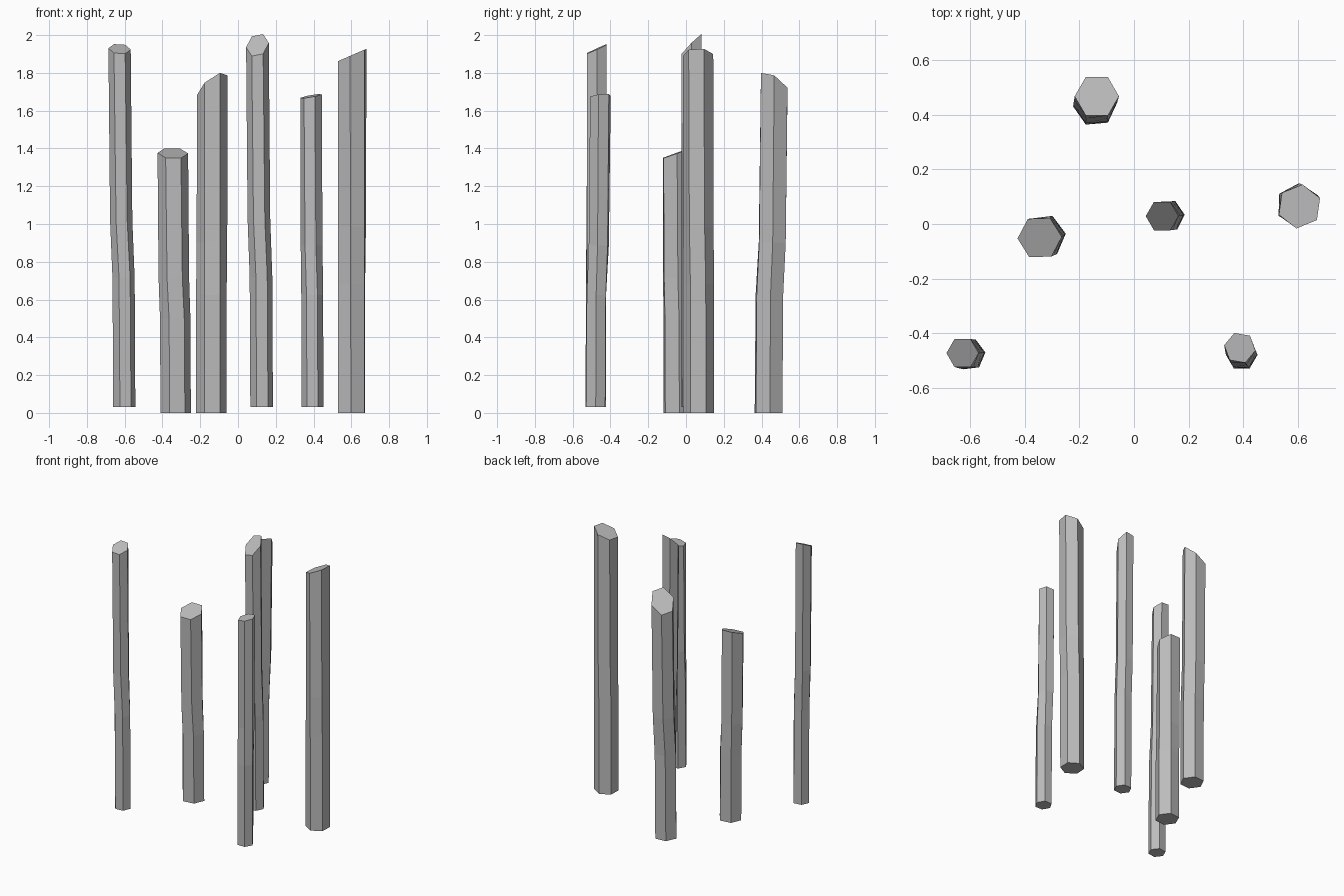
import bpy
from math import cos, sin, radians, tau
from mathutils import Vector

cube = bpy.data.objects.get("Cube")
if cube:
    bpy.data.objects.remove(cube)

stone = bpy.data.materials.new("grey_stone")
stone.use_nodes = True
colour = (0.5, 0.5, 0.5, 1)
stone.diffuse_color = colour
stone.node_tree.nodes["Principled BSDF"].inputs["Base Color"].default_value = colour

SIDES = 6
# Height fraction of each ring, and how far it has moved from foot to top
RINGS = ((0, 0), (0.36, 0.15), (0.52, 0.65), (1, 1))


def column(name, foot, top, radius, twist, base_z, top_z, slope):
    """Slightly bent hexagonal column with a slanted cut at the top."""
    verts = []
    for frac, shift in RINGS:
        centre = Vector(foot).lerp(Vector(top), shift)
        turn = radians(twist[0] + (twist[1] - twist[0]) * shift)
        for i in range(SIDES):
            angle = turn + tau * i / SIDES
            dx, dy = radius * cos(angle), radius * sin(angle)
            z = base_z + (top_z - base_z) * frac
            if frac == 1:
                z += slope[0] * dx + slope[1] * dy
            verts.append((centre.x + dx, centre.y + dy, z))
    faces = [tuple(reversed(range(SIDES)))]
    for r in range(len(RINGS) - 1):
        for i in range(SIDES):
            j = (i + 1) % SIDES
            low, high = r * SIDES, (r + 1) * SIDES
            faces.append((low + i, low + j, high + j, high + i))
    last = (len(RINGS) - 1) * SIDES
    faces.append(tuple(range(last, last + SIDES)))
    mesh = bpy.data.meshes.new(name)
    mesh.from_pydata(verts, [], faces)
    mesh.materials.append(stone)
    obj = bpy.data.objects.new(name, mesh)
    bpy.context.collection.objects.link(obj)


# Slim columns
column("slim_column_right", (-0.602, -0.477), (-0.627, -0.472), 0.059,
       (7, 0), 0.03, 1.927, (-0.06, 0.46))
column("slim_column_centre", (0.125, 0.03), (0.103, 0.029), 0.06,
       (4, 0), 0.03, 1.947, (0.2, 1.0))
column("slim_column_left", (0.394, -0.478), (0.387, -0.453), 0.058,
       (0, -10), 0.03, 1.677, (0.18, 0.1))

# Thick columns
column("short_column", (-0.33, -0.045), (-0.345, -0.05), 0.081,
       (7, 2), 0, 1.375, (-0.03, 0.36))
column("thick_column_back", (-0.142, 0.437), (-0.136, 0.467), 0.081,
       (5, 0), 0, 1.735, (0.64, -0.56))
column("thick_column_left", (0.6, 0.068), (0.605, 0.064), 0.081,
       (28, 22), 0, 1.895, (0.43, 0))
